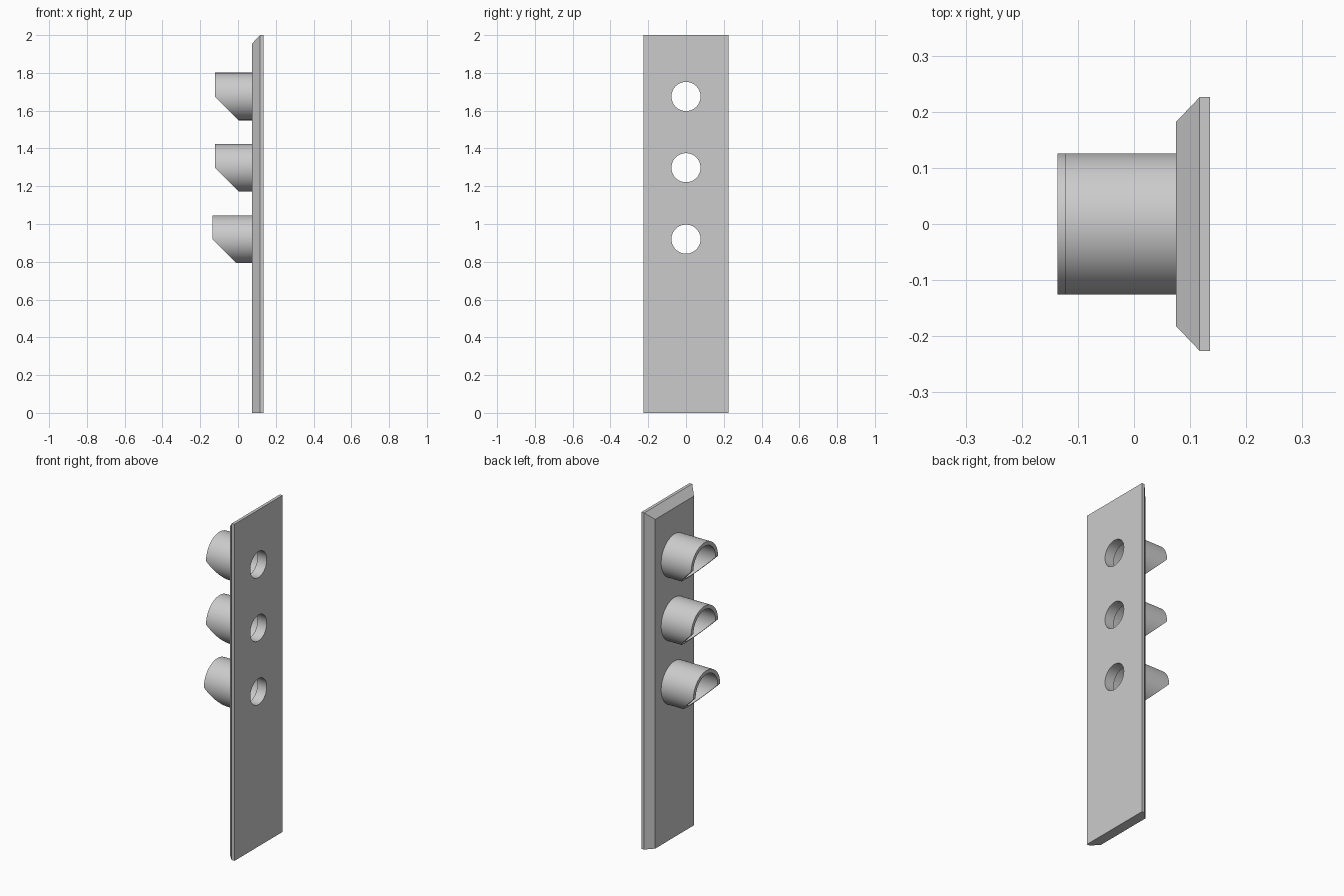
import bpy, bmesh, math

cube = bpy.data.objects.get("Cube")
if cube:
    bpy.data.objects.remove(cube, do_unlink=True)

# Single grey finish
GREY = (0.6, 0.6, 0.6, 1.0)
grey = bpy.data.materials.new("plain_grey")
grey.use_nodes = True
grey.diffuse_color = GREY
grey.node_tree.nodes["Principled BSDF"].inputs["Base Color"].default_value = GREY

FACE_X, LIP_X, BACK_X = 0.075, 0.117, 0.135   # plate front, chamfer edge, back
HALF_W, HEIGHT, CHAMFER = 0.226, 2.0, 0.044
OUTER_R, INNER_R, HOLE_R = 0.126, 0.104, 0.077
SEGMENTS = 64
# Height of each hood's axis and the x of its tip
HOODS = {"lower": (0.92, -0.136), "middle": (1.298, -0.122), "upper": (1.675, -0.122)}


def make_object(name, bm):
    bmesh.ops.recalc_face_normals(bm, faces=bm.faces)
    mesh = bpy.data.meshes.new(name)
    bm.to_mesh(mesh)
    bm.free()
    mesh.materials.append(grey)
    obj = bpy.data.objects.new(name, mesh)
    bpy.context.collection.objects.link(obj)
    return obj


def activate(obj):
    bpy.ops.object.select_all(action='DESELECT')
    obj.select_set(True)
    bpy.context.view_layer.objects.active = obj


def smooth(obj):
    activate(obj)
    bpy.ops.object.shade_smooth_by_angle(angle=math.radians(30))


def bridge(bm, loop_a, loop_b):
    n = len(loop_a)
    for i in range(n):
        j = (i + 1) % n
        bm.faces.new((loop_a[i], loop_a[j], loop_b[j], loop_b[i]))


def ring(bm, radius, z_axis, x_of):
    """Circle around the x axis; x_of gives x from the height above the axis."""
    verts = []
    for i in range(SEGMENTS):
        a = math.tau * i / SEGMENTS
        y, z = radius * math.cos(a), radius * math.sin(a)
        verts.append(bm.verts.new((x_of(z), y, z_axis + z)))
    return verts


# Back plate, chamfered on its top and both long sides
bm = bmesh.new()
loops = []
for x, inset in ((BACK_X, 0), (LIP_X, 0), (FACE_X, CHAMFER)):
    w, top = HALF_W - inset, HEIGHT - inset
    loops.append([bm.verts.new((x, y, z)) for y, z in ((-w, 0), (w, 0), (w, top), (-w, top))])
bridge(bm, loops[0], loops[1])
bridge(bm, loops[1], loops[2])
bm.faces.new(loops[0])
bm.faces.new(loops[2])
plate = make_object("back_plate", bm)

# Round lamp holes through the plate
bm = bmesh.new()
for z_axis, _ in HOODS.values():
    near = ring(bm, HOLE_R, z_axis, lambda z: FACE_X - 0.1)
    far = ring(bm, HOLE_R, z_axis, lambda z: BACK_X + 0.1)
    bridge(bm, near, far)
    bm.faces.new(near)
    bm.faces.new(far)
cutter = make_object("hole_cutter", bm)
cutter.hide_render = True
cut = plate.modifiers.new("holes", 'BOOLEAN')
cut.operation = 'DIFFERENCE'
cut.solver = 'EXACT'
cut.object = cutter
activate(plate)
bpy.ops.object.modifier_apply(modifier=cut.name)
bpy.data.objects.remove(cutter, do_unlink=True)
smooth(plate)

# Tubular hoods, cut back at 45 degrees below their axis
for label, (z_axis, tip) in HOODS.items():
    bm = bmesh.new()
    base = lambda z: FACE_X + 0.005
    end = lambda z: tip + max(0.0, -z)
    rings = [ring(bm, r, z_axis, f) for r, f in
             ((OUTER_R, base), (OUTER_R, end), (INNER_R, end), (INNER_R, base))]
    for i in range(4):
        bridge(bm, rings[i], rings[(i + 1) % 4])
    smooth(make_object(label + "_hood", bm))
